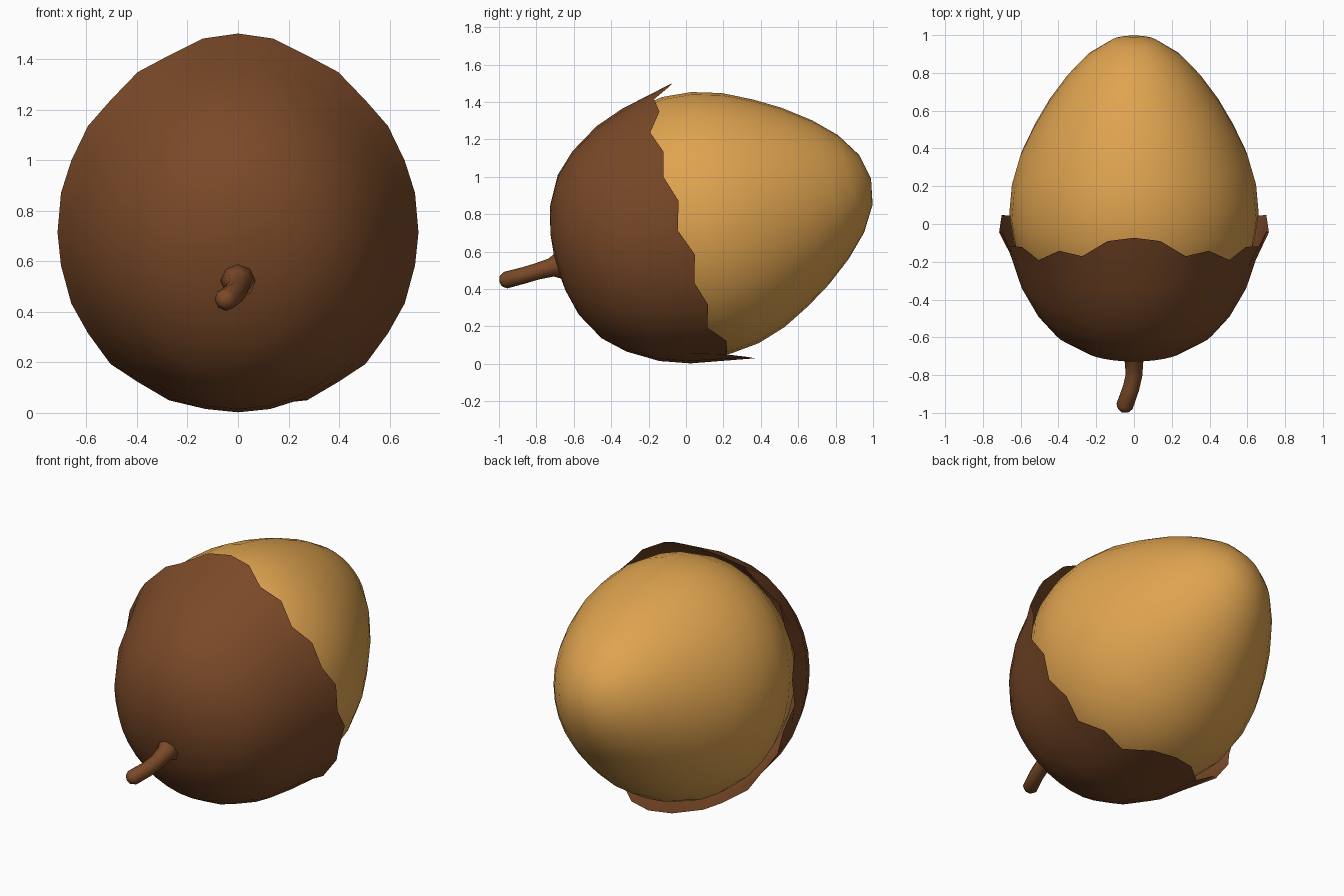
import bpy, bmesh
from math import sin, cos, pi, radians
from mathutils import Vector

if "Cube" in bpy.data.objects:
    bpy.data.objects.remove(bpy.data.objects["Cube"])

SEG = 32
TILT = radians(15)
AXIS = Vector((0, cos(TILT), sin(TILT)))
UP = Vector((0, -sin(TILT), cos(TILT)))
SIDE = Vector((0.93, 0, 0))          # slightly narrowed across x
CENTRE = Vector((0, 0.035, 0.735))


def material(name, colour):
    m = bpy.data.materials.new(name)
    m.diffuse_color = (*colour, 1)
    m.use_nodes = True
    m.node_tree.nodes["Principled BSDF"].inputs["Base Color"].default_value = m.diffuse_color
    return m


def point(t, r, k):
    a = 2 * pi * k / SEG
    return CENTRE + AXIS * t + UP * (r * cos(a)) + SIDE * (r * sin(a))


def loft(name, start, rings, end, mat):
    """Skin rings of points; start / end are optional closing poles."""
    bm = bmesh.new()
    rows = [[bm.verts.new(p) for p in ring] for ring in rings]
    n = len(rows[0])
    for a, b in zip(rows, rows[1:]):
        for i in range(n):
            j = (i + 1) % n
            bm.faces.new((a[i], a[j], b[j], b[i]))
    for pole, row in ((start, rows[0]), (end, rows[-1])):
        if pole is not None:
            v = bm.verts.new(pole)
            for i in range(n):
                bm.faces.new((v, row[i], row[(i + 1) % n]))
    bmesh.ops.recalc_face_normals(bm, faces=bm.faces[:])
    # an open shell must face away from the acorn's centre
    f = bm.faces[0]
    if end is None and f.normal.dot(f.calc_center_median() - CENTRE) < 0:
        bmesh.ops.reverse_faces(bm, faces=bm.faces[:])
    me = bpy.data.meshes.new(name)
    bm.to_mesh(me)
    bm.free()
    me.shade_smooth()
    me.materials.append(mat)
    ob = bpy.data.objects.new(name, me)
    bpy.context.collection.objects.link(ob)
    return ob


tan = material("tan_shell", (0.74, 0.37, 0.08))
brown = material("brown_cap", (0.195, 0.067, 0.021))

# Nut: egg-shaped body, closed inside the cap
nut = [(-0.6, 0.25), (-0.48, 0.45), (-0.3, 0.6), (-0.13, 0.685), (0.02, 0.71),
       (0.18, 0.695), (0.335, 0.648), (0.487, 0.572), (0.624, 0.489),
       (0.763, 0.383), (0.877, 0.27), (0.96, 0.137)]
loft("nut", point(-0.65, 0, 0), [[point(t, r, k) for k in range(SEG)] for t, r in nut],
     point(0.988, 0, 0), tan)

# Cap: open bowl with a jagged rim, mirrored left to right
cap = [(-0.745, 0.155), (-0.71, 0.298), (-0.625, 0.452), (-0.515, 0.555),
       (-0.357, 0.65), (-0.2, 0.705)]
rim = [0.094, 0.072, -0.023, -0.012, -0.089, -0.047, -0.081, -0.037, -0.082,
       -0.027, -0.069, -0.028, -0.064, 0.017, 0.001, 0.11, 0.14]
rings = [[point(t, r, k) for k in range(SEG)] for t, r in cap]
rings.append([point(rim[min(k, SEG - k)], 0.768, k) for k in range(SEG)])
loft("cap", point(-0.76, 0, 0), rings, None, brown)

# Stem: short bent tube with a flared root
path = [((0, -0.66, 0.53), 0.085), ((0, -0.72, 0.515), 0.05), ((0, -0.8, 0.493), 0.044),
        ((-0.016, -0.87, 0.472), 0.044), ((-0.05, -0.965, 0.447), 0.045),
        ((-0.058, -0.985, 0.442), 0.032)]
pts = [Vector(p) for p, _ in path]
tube = []
for i, (_, r) in enumerate(path):
    d = (pts[min(i + 1, len(pts) - 1)] - pts[max(i - 1, 0)]).normalized()
    u = d.cross(Vector((0, 0, 1))).normalized()
    v = u.cross(d)
    tube.append([pts[i] + r * (u * cos(pi * k / 4) + v * sin(pi * k / 4)) for k in range(8)])
loft("stem", pts[0], tube, Vector((-0.064, -0.998, 0.438)), brown)
